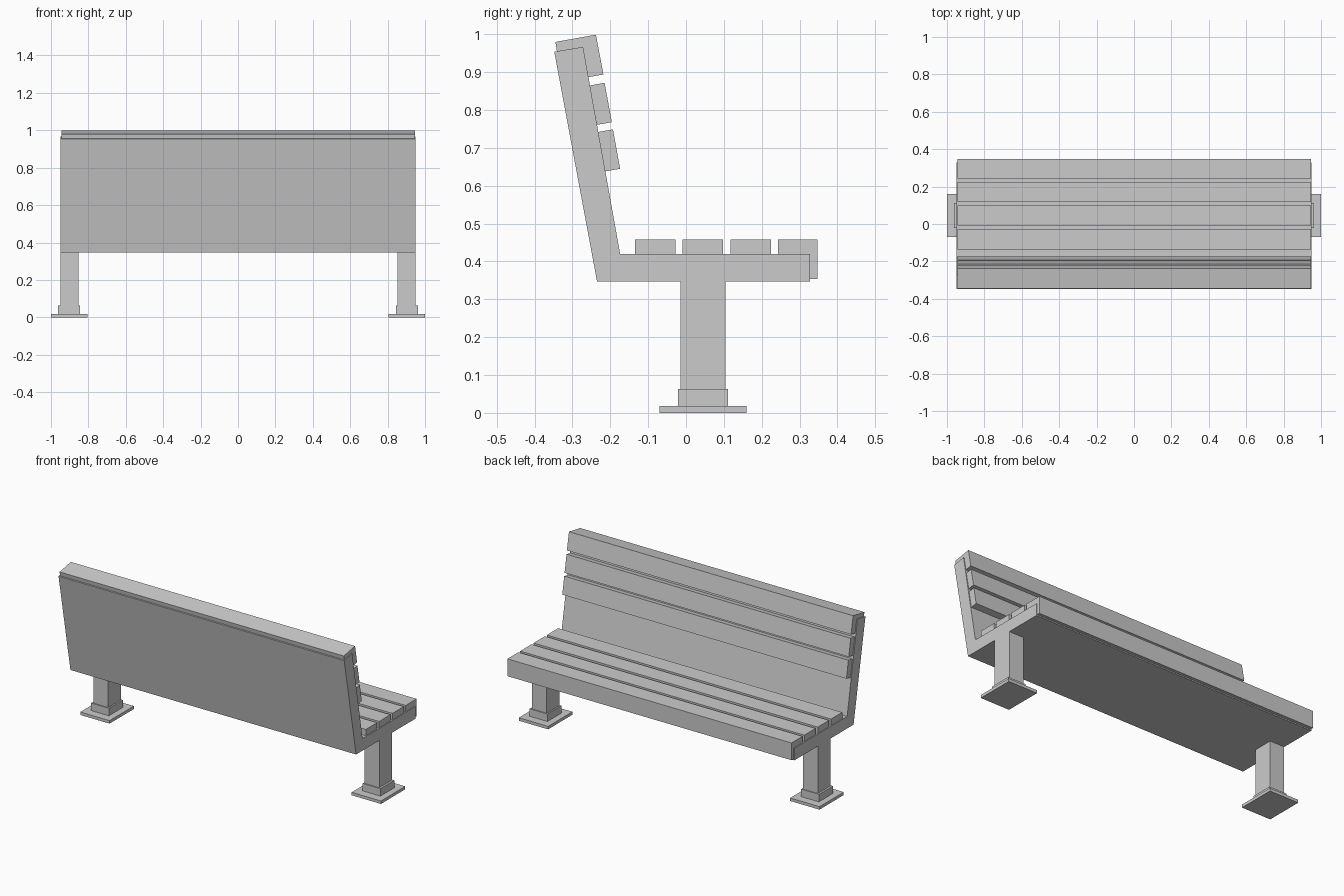
import bpy, bmesh

if "Cube" in bpy.data.objects:
    bpy.data.objects.remove(bpy.data.objects["Cube"])


def extrude_x(name, profile, x0, x1):
    """Extrude a closed (y, z) profile from x0 to x1."""
    bm = bmesh.new()
    face = bm.faces.new([bm.verts.new((x0, y, z)) for y, z in profile])
    ext = bmesh.ops.extrude_face_region(bm, geom=[face])
    moved = [g for g in ext["geom"] if isinstance(g, bmesh.types.BMVert)]
    bmesh.ops.translate(bm, verts=moved, vec=(x1 - x0, 0, 0))
    bmesh.ops.recalc_face_normals(bm, faces=bm.faces)
    mesh = bpy.data.meshes.new(name)
    bm.to_mesh(mesh)
    bm.free()
    obj = bpy.data.objects.new(name, mesh)
    bpy.context.collection.objects.link(obj)
    return obj


def rect(y0, y1, z0, z1):
    return [(y0, z0), (y1, z0), (y1, z1), (y0, z1)]


W = 0.95     # half width of the frame
S = 0.945    # half width of the slats

# Angled frame: seat base and reclined back in one piece
extrude_x("bench_frame", [(-0.235, 0.347), (0.328, 0.347), (0.328, 0.42),
                          (-0.174, 0.42), (-0.272, 0.967), (-0.348, 0.954)], -W, W)

# Seat slats
for i, y in enumerate((-0.135, -0.009, 0.118)):
    extrude_x(f"seat_slat_{i + 1}", rect(y, y + 0.107, 0.42, 0.458), -S, S)

# Front seat slat with a lip folded over the frame edge
extrude_x("seat_front_slat", [(0.243, 0.42), (0.328, 0.42), (0.328, 0.354),
                              (0.347, 0.354), (0.347, 0.458), (0.243, 0.458)], -S, S)

# Back slats, tilted with the backrest
for i, (y, z) in enumerate(((-0.213, 0.638), (-0.235, 0.761))):
    extrude_x(f"back_slat_{i + 1}", [(y, z), (y + 0.039, z + 0.007),
                                     (y + 0.020, z + 0.111), (y - 0.019, z + 0.104)], -S, S)

# Top back slat capping the backrest
extrude_x("back_top_slat", [(-0.258, 0.887), (-0.218, 0.894), (-0.238, 0.999),
                            (-0.345, 0.980), (-0.341, 0.955), (-0.272, 0.967)], -S, S)

# Legs with collars and foot plates
for side, s in (("left", -1), ("right", 1)):
    extrude_x(f"{side}_leg", rect(-0.015, 0.105, 0.018, 0.347), s * 0.853, s * W)
    extrude_x(f"{side}_leg_collar", rect(-0.021, 0.111, 0.018, 0.063), s * 0.844, s * 0.962)
    extrude_x(f"{side}_foot_plate", rect(-0.07, 0.16, 0, 0.018), s * 0.805, s * 1.0)
